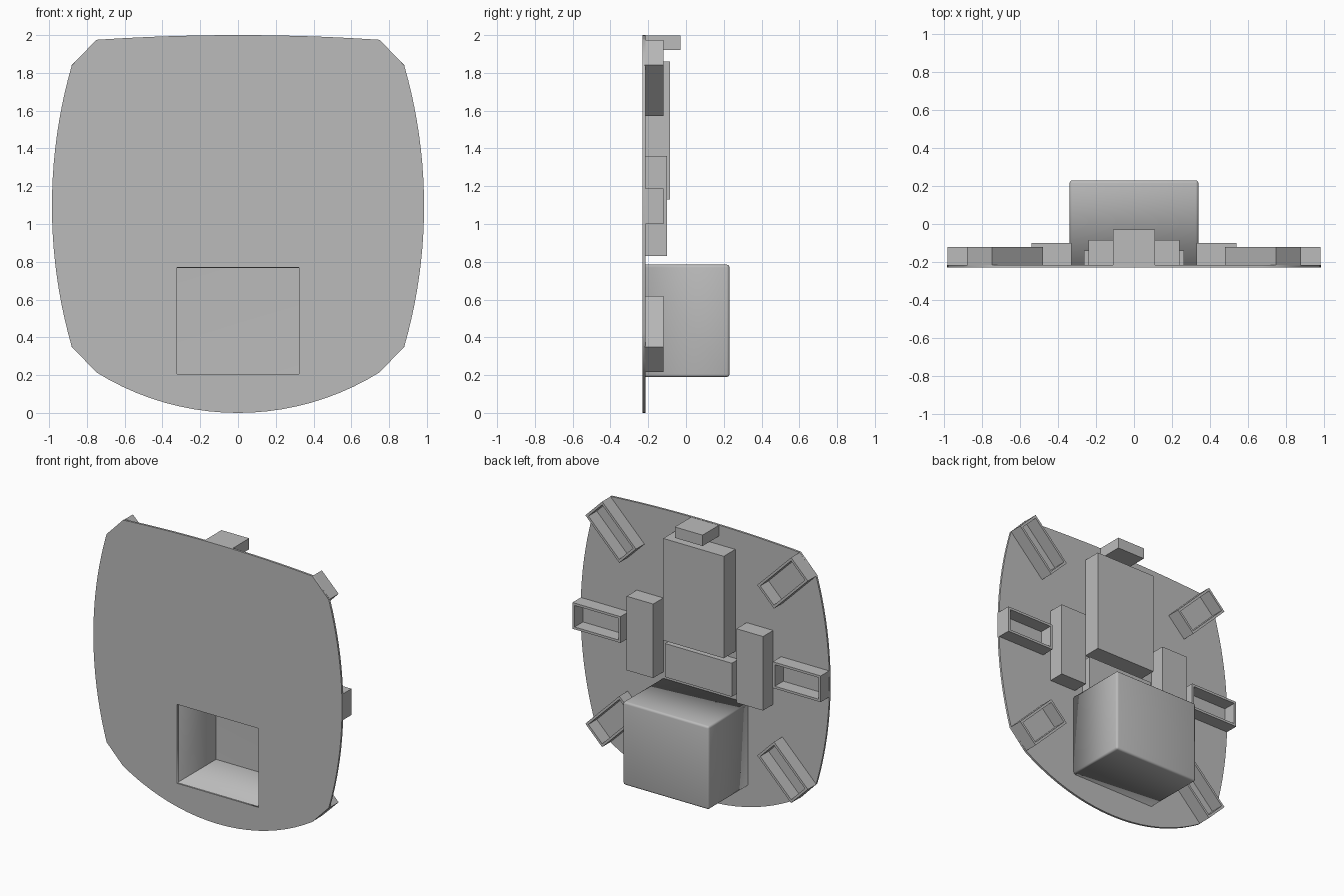
import bpy, bmesh, math
from mathutils import Matrix, Vector

if "Cube" in bpy.data.objects:
    bpy.data.objects.remove(bpy.data.objects["Cube"])

grey = bpy.data.materials.new("plain grey")
grey.use_nodes = True
grey.diffuse_color = (0.5, 0.5, 0.5, 1)
grey.node_tree.nodes["Principled BSDF"].inputs["Base Color"].default_value = (0.5, 0.5, 0.5, 1)

FRONT, BACK = -0.23, -0.215      # the two faces of the panel
MID_Z = 1.095                    # height of the side pockets


def add_object(name, data):
    ob = bpy.data.objects.new(name, data)
    bpy.context.collection.objects.link(ob)
    data.materials.append(grey)
    return ob


def from_bmesh(name, bm):
    bmesh.ops.recalc_face_normals(bm, faces=bm.faces)
    me = bpy.data.meshes.new(name)
    bm.to_mesh(me)
    bm.free()
    return add_object(name, me)


def add_cube(bm, lo, hi):
    lo, hi = Vector(lo), Vector(hi)
    m = Matrix.Translation((lo + hi) / 2) @ Matrix.Diagonal((*(hi - lo), 1))
    return bmesh.ops.create_cube(bm, size=1, matrix=m)["verts"]


def block(name, x0, x1, z0, z1, depth):
    bm = bmesh.new()
    add_cube(bm, (x0, BACK - 0.005, z0), (x1, depth, z1))
    return from_bmesh(name, bm)


def arc(a, b, sagitta, steps=20):
    """Points from a up to b on a circle bulging to the right of a->b."""
    a, b = Vector(a), Vector(b)
    half = (b - a).length / 2
    radius = (half ** 2 + sagitta ** 2) / (2 * sagitta)
    along = (b - a).normalized()
    out = Vector((along.y, -along.x))
    centre = (a + b) / 2 - out * (radius - sagitta)
    sweep = math.asin(half / radius)
    angles = [sweep * (2 * i / steps - 1) for i in range(steps + 1)]
    return [centre + radius * (out * math.cos(t) + along * math.sin(t)) for t in angles]


# Panel: four shallow arcs joined by chamfers, with a rectangular opening
outline = (arc((-0.75, 0.215), (0.75, 0.215), 0.215)
           + arc((0.88, 0.35), (0.88, 1.84), 0.105)
           + arc((0.75, 1.975), (-0.75, 1.975), 0.025)
           + arc((-0.88, 1.84), (-0.88, 0.35), 0.105))
opening = [(-0.322, 0.205), (0.322, 0.205), (0.322, 0.77), (-0.322, 0.77)]
curve = bpy.data.curves.new("panel", "CURVE")
curve.dimensions = "2D"
curve.fill_mode = "BOTH"
curve.extrude = (BACK - FRONT) / 2
for loop in (outline, opening):
    spline = curve.splines.new("POLY")
    spline.points.add(len(loop) - 1)
    for point, (x, z) in zip(spline.points, loop):
        point.co = (x, z, 0, 1)
    spline.use_cyclic_u = True
panel = add_object("panel", curve)
panel.rotation_euler.x = math.pi / 2
panel.location.y = (FRONT + BACK) / 2
bpy.ops.object.select_all(action="DESELECT")
panel.select_set(True)
bpy.context.view_layer.objects.active = panel
bpy.ops.object.convert(target="MESH")

# Recessed box: rounded shell open to the front
bm = bmesh.new()
add_cube(bm, (-0.34, BACK - 0.005, 0.19), (0.34, 0.23, 0.785))
front = min(bm.faces, key=lambda f: f.calc_center_median().y)
bmesh.ops.delete(bm, geom=[front], context="FACES_ONLY")
edges = [e for e in bm.edges if not e.is_boundary]
bmesh.ops.bevel(bm, geom=edges, offset=0.015, segments=3, profile=0.5, affect="EDGES")
box = from_bmesh("recessed_box", bm)
shell = box.modifiers.new("shell", "SOLIDIFY")
shell.thickness = 0.017
shell.offset = -1
bpy.ops.object.select_all(action="DESELECT")
box.select_set(True)
bpy.context.view_layer.objects.active = box
bpy.ops.object.shade_smooth_by_angle(angle=math.radians(35))

# Solid blocks on the back
block("centre_block", -0.24, 0.24, 1.13, 1.86, -0.085)
block("cross_bar", -0.265, 0.265, 0.84, 1.08, -0.14)
block("top_catch", -0.11, 0.11, 1.92, 1.998, -0.03)
for side, s in (("left", 1), ("right", -1)):
    block(side + "_block", *sorted((s * 0.33, s * 0.54)), 0.83, 1.36, -0.1)


def pocket(name, outer_end, angle, length=0.38, width=0.188, wall=0.017):
    """Open rectangular frame whose outer end is centred on outer_end."""
    bm = bmesh.new()
    add_cube(bm, (-length, BACK - 0.005, -width / 2), (0, -0.12, width / 2))
    caps = [f for f in bm.faces if abs(f.normal.y) > 0.9]
    bmesh.ops.delete(bm, geom=caps, context="FACES_ONLY")
    place = Matrix.Translation((outer_end[0], 0, outer_end[1])) @ Matrix.Rotation(-angle, 4, "Y")
    bm.transform(place)
    ob = from_bmesh(name, bm)
    # The open tube must face outward so the walls thicken inward
    me = ob.data
    centre = sum((v.co for v in me.vertices), Vector()) / len(me.vertices)
    if (me.polygons[0].center - centre).dot(me.polygons[0].normal) < 0:
        me.flip_normals()
    mod = ob.modifiers.new("walls", "SOLIDIFY")
    mod.thickness = wall
    mod.offset = -1
    mod.use_even_offset = True


# Six pockets: one on each side and one at each chamfer
for side, s in (("left", 1), ("right", -1)):
    turn = 0 if s > 0 else math.pi
    pocket(side + "_pocket", (s * 0.983, MID_Z), turn)
    for level, v in (("upper", 1), ("lower", -1)):
        pocket(f"{level}_{side}_pocket", (s * 0.815, MID_Z + v * 0.8125),
               math.atan2(v, s))
